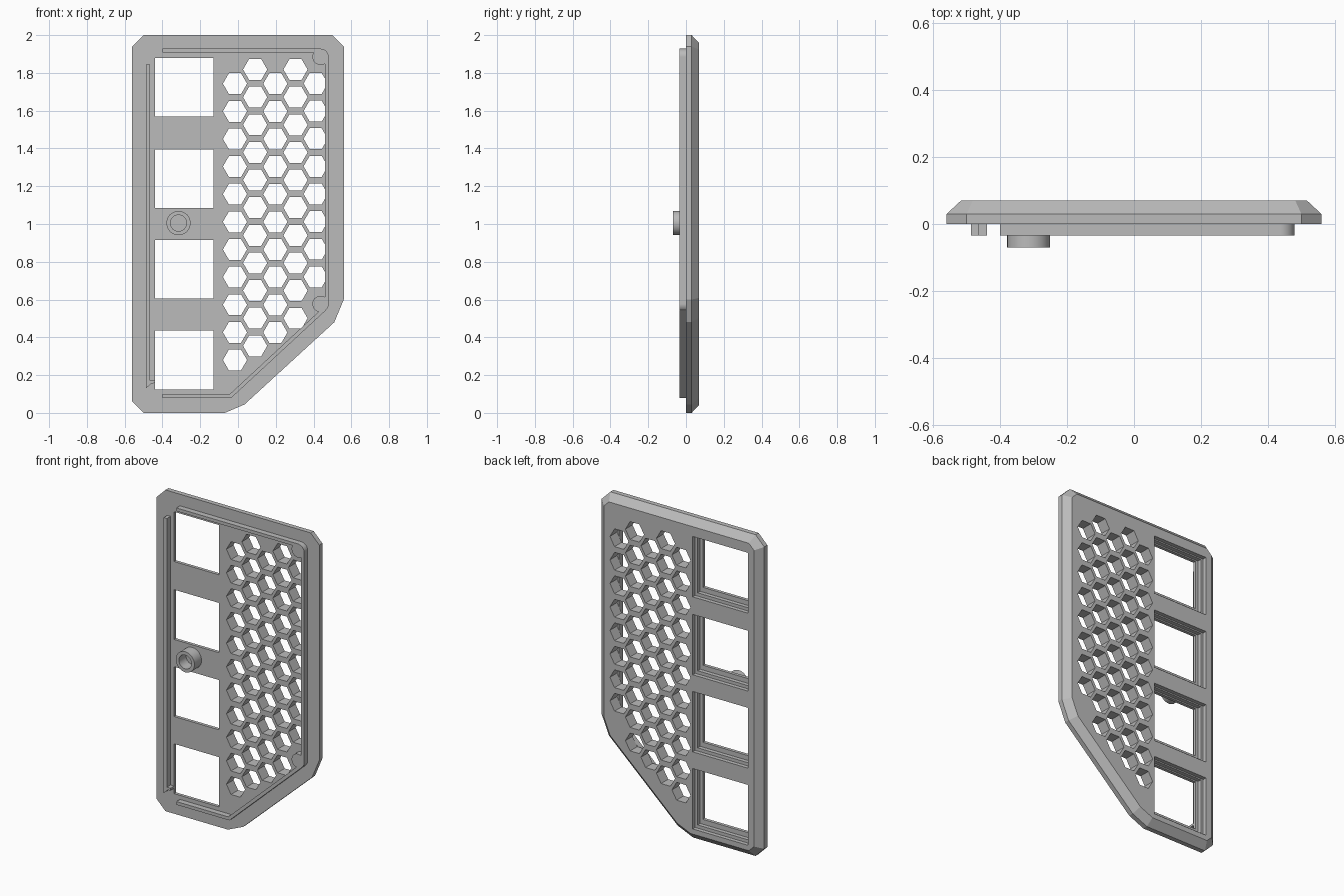
import bpy, bmesh, math
from mathutils import Vector

if "Cube" in bpy.data.objects:
    bpy.data.objects.remove(bpy.data.objects["Cube"])

grey = bpy.data.materials.new("plain_grey")
grey.use_nodes = True
COLOUR = (0.5, 0.5, 0.5, 1)
grey.diffuse_color = COLOUR
bsdf = next(n for n in grey.node_tree.nodes if n.type == 'BSDF_PRINCIPLED')
bsdf.inputs["Base Color"].default_value = COLOUR


def add_prism(bm, layers):
    """Loft matching outlines; each layer is (y, points in x and z)."""
    rings = [[bm.verts.new((x, y, z)) for x, z in pts] for y, pts in layers]
    n = len(rings[0])
    bm.faces.new(rings[0])
    bm.faces.new(rings[-1][::-1])
    for a, b in zip(rings, rings[1:]):
        for i in range(n):
            j = (i + 1) % n
            bm.faces.new((a[i], b[i], b[j], a[j]))


def make(name, *solids):
    bm = bmesh.new()
    for layers in solids:
        add_prism(bm, layers)
    bmesh.ops.recalc_face_normals(bm, faces=bm.faces)
    mesh = bpy.data.meshes.new(name)
    bm.to_mesh(mesh)
    bm.free()
    mesh.materials.append(grey)
    ob = bpy.data.objects.new(name, mesh)
    bpy.context.collection.objects.link(ob)
    return ob


def slab(pts, y0, y1):
    return [(y0, pts), (y1, pts)]


def circle(cx, cz, r, n):
    return [(cx + r * math.cos(math.tau * i / n), cz + r * math.sin(math.tau * i / n)) for i in range(n)]


def rect(x0, x1, z0, z1):
    return [(x0, z0), (x1, z0), (x1, z1), (x0, z1)]


def inset(pts, d):
    """Move every edge of a counter-clockwise outline inward by d."""
    out = []
    for i, p in enumerate(pts):
        p = Vector(p)
        e1 = (p - Vector(pts[i - 1])).normalized()
        e2 = (Vector(pts[(i + 1) % len(pts)]) - p).normalized()
        n1, n2 = Vector((-e1.y, e1.x)), Vector((-e2.y, e2.x))
        out.append(tuple(p + (n1 + n2) * d / (1 + n1.dot(n2))))
    return out


def cut(target, cutter):
    cutter.hide_render = True
    mod = target.modifiers.new("cut", 'BOOLEAN')
    mod.operation = 'DIFFERENCE'
    mod.solver = 'EXACT'
    mod.object = cutter
    bpy.context.view_layer.objects.active = target
    bpy.ops.object.modifier_apply(modifier=mod.name)
    bpy.data.objects.remove(cutter)


def smooth(ob):
    bpy.ops.object.select_all(action='DESELECT')
    ob.select_set(True)
    bpy.context.view_layer.objects.active = ob
    bpy.ops.object.shade_smooth_by_angle(angle=math.radians(30))


# Plate with a chamfered back edge
outline = [(-0.56, 0.06), (-0.5, 0), (-0.07, 0), (0.035, 0.045), (0.51, 0.48),
           (0.56, 0.6), (0.56, 1.94), (0.5, 2), (-0.5, 2), (-0.56, 1.94)]
plate = make("plate", [(0, outline), (0.03, outline), (0.07, inset(outline, 0.043))])

# Square windows with stepped recesses behind
windows, inner, outer = [], [], []
for z in (0.125, 0.605, 1.085, 1.57):
    top = z + 0.31
    windows.append(slab(rect(-0.44, -0.13, z, top), -0.1, 0.1))
    inner.append(slab(rect(-0.458, -0.112, z - 0.03, top + 0.008), 0.02, 0.1))
    outer.append(slab(rect(-0.475, -0.095, z - 0.05, top + 0.016), 0.045, 0.1))

# Honeycomb vents: lowest hole and number of holes in each column
hexes = []
for col, (low, count) in enumerate([(0.28, 11), (0.355, 11), (0.426, 10), (0.501, 10), (0.72, 8)]):
    for row in range(count):
        hexes.append(slab(circle(-0.016 + 0.1068 * col, low + 0.1463 * row, 0.064, 6), -0.1, 0.1))

for name, solids in (("window_cutter", windows), ("inner_recess_cutter", inner),
                     ("outer_recess_cutter", outer), ("vent_cutter", hexes)):
    cut(plate, make(name, *solids))

# Raised locating rails on the front
FRONT = -0.035
make("left_rail", slab([(-0.487, 0.13), (-0.46, 0.155), (-0.44, 0.158), (-0.44, 0.172),
                        (-0.465, 0.172), (-0.465, 1.845), (-0.487, 1.845)], FRONT, 0))
make("top_rail", slab(rect(-0.4, 0.437, 1.908, 1.928), FRONT, 0))
make("right_rail", slab(rect(0.46, 0.48, 0.577, 1.885), FRONT, 0))
make("bottom_rail", slab([(-0.4, 0.08), (-0.035, 0.08), (0.465, 0.543), (0.451, 0.558),
                          (-0.043, 0.1), (-0.4, 0.1)], FRONT, 0))

# Round bosses at the rail corners
for name, z in (("upper_boss", 1.885), ("lower_boss", 0.577)):
    smooth(make(name, slab(circle(0.437, z, 0.043, 32), FRONT, 0)))

# Hollow peg between the middle windows
peg = make("hollow_peg", slab(circle(-0.315, 1.005, 0.064, 40), -0.07, 0))
cut(peg, make("peg_cutter", slab(circle(-0.315, 1.005, 0.043, 40), -0.1, 0.1)))
smooth(peg)
